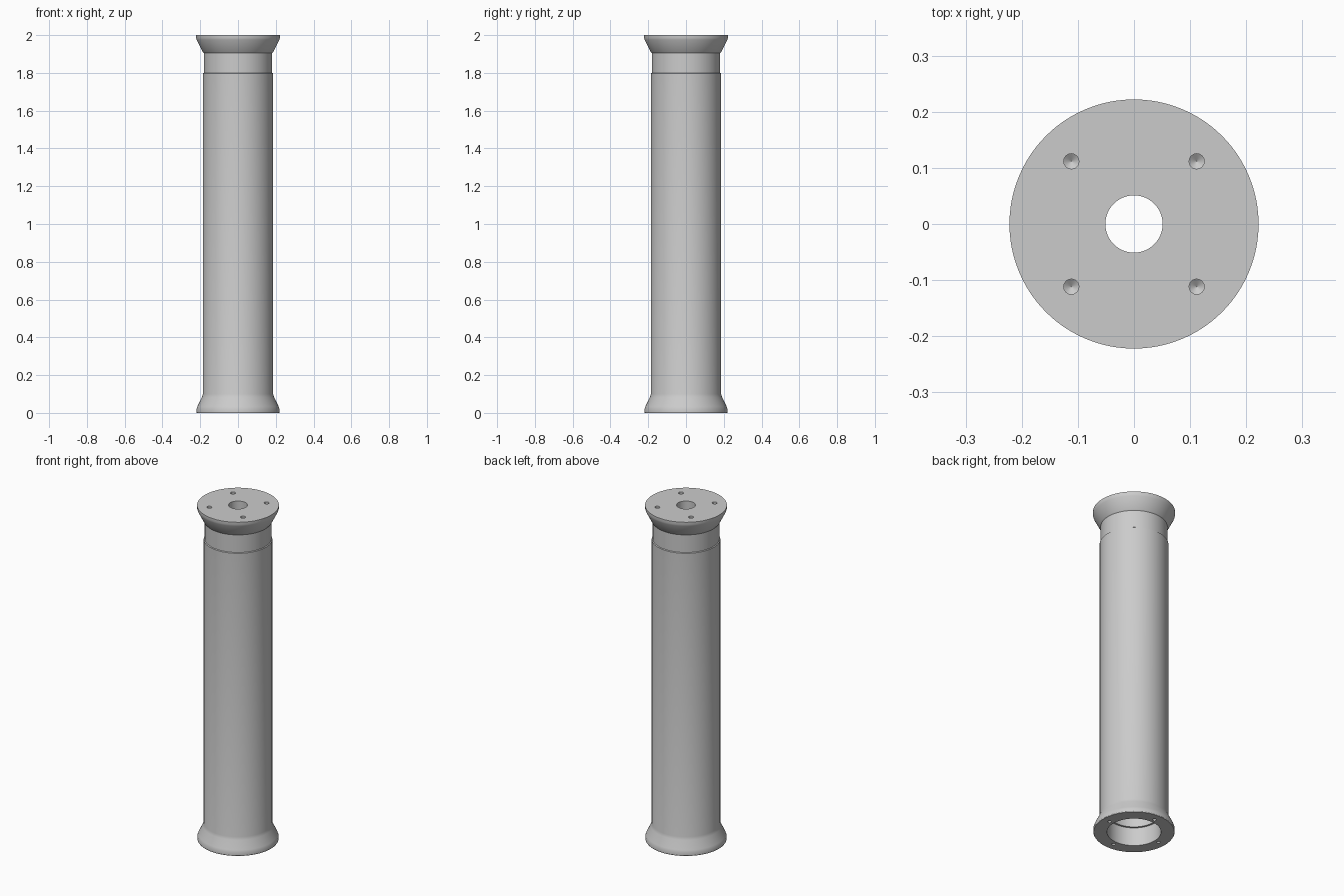
import bpy, bmesh, math
from mathutils import Matrix

if "Cube" in bpy.data.objects:
    bpy.data.objects.remove(bpy.data.objects["Cube"])

SEGMENTS = 96

metal = bpy.data.materials.new("grey metal")
metal.diffuse_color = (0.6, 0.6, 0.6, 1)
metal.use_nodes = True
metal.node_tree.nodes["Principled BSDF"].inputs["Base Color"].default_value = metal.diffuse_color


def lathe(name, profile, steps):
    """Revolve a closed (radius, height) loop about z."""
    bm = bmesh.new()
    verts = [bm.verts.new((r, 0, z)) for r, z in profile]
    edges = [bm.edges.new((verts[i], verts[(i + 1) % len(verts)]))
             for i in range(len(verts))]
    bmesh.ops.spin(bm, geom=verts + edges, cent=(0, 0, 0), axis=(0, 0, 1),
                   angle=math.tau, steps=steps)
    bmesh.ops.remove_doubles(bm, verts=bm.verts, dist=1e-5)
    bmesh.ops.recalc_face_normals(bm, faces=bm.faces)
    mesh = bpy.data.meshes.new(name)
    bm.to_mesh(mesh)
    bm.free()
    obj = bpy.data.objects.new(name, mesh)
    bpy.context.collection.objects.link(obj)
    return obj


def add_drill(bm, x, y, z, radius, depth, up):
    """Drill bit shape: straight shank with a pointed tip, entering at z."""
    for r2, start, end in ((radius, -0.02, depth), (0, depth, depth + radius * 0.7)):
        bmesh.ops.create_cone(
            bm, cap_ends=True, segments=24, radius1=radius, radius2=max(r2, 0.0004),
            depth=end - start,
            matrix=Matrix.Translation((x, y, z + up * (start + end) / 2))
            @ Matrix.Rotation(0 if up > 0 else math.pi, 4, 'X'))
    bmesh.ops.remove_doubles(bm, verts=bm.verts, dist=1e-5)
    # remove the internal disc between shank and tip
    inner = [f for f in bm.faces if len(f.verts) == 24
             and abs(f.calc_center_median().z - (z + up * depth)) < 1e-4]
    bmesh.ops.delete(bm, geom=inner, context='FACES_ONLY')


# Hollow column: flared foot, long barrel, recessed neck, flared head
column = lathe("flared_column", [
    (0.146, 0.0), (0.218, 0.0), (0.220, 0.003), (0.220, 0.02), (0.215, 0.034),
    (0.191, 0.083), (0.186, 0.1),
    (0.186, 1.797), (0.181, 1.80), (0.181, 1.905), (0.186, 1.91),
    (0.219, 1.975), (0.222, 1.985), (0.222, 2.0),
    (0.051, 2.0), (0.051, 1.9), (0.135, 1.9),
    (0.135, 0.11), (0.146, 0.11)], SEGMENTS)
column.data.materials.append(metal)

# Screw holes in the head (diagonal) and in the foot ring
bm = bmesh.new()
for k in range(4):
    a = math.pi / 4 + k * math.pi / 2
    add_drill(bm, 0.158 * math.cos(a), 0.158 * math.sin(a), 2.0, 0.0135, 0.055, -1)
    b = k * math.pi / 2
    add_drill(bm, 0.172 * math.cos(b), 0.172 * math.sin(b), 0.0, 0.01, 0.055, 1)
bmesh.ops.recalc_face_normals(bm, faces=bm.faces)
mesh = bpy.data.meshes.new("screw_hole_cutter")
bm.to_mesh(mesh)
bm.free()
mesh.materials.append(metal)
cutter = bpy.data.objects.new("screw_hole_cutter", mesh)
bpy.context.collection.objects.link(cutter)
cutter.hide_render = True

cut = column.modifiers.new("screw_holes", 'BOOLEAN')
cut.operation = 'DIFFERENCE'
cut.solver = 'EXACT'
cut.object = cutter

bpy.context.view_layer.objects.active = column
column.select_set(True)
bpy.ops.object.modifier_apply(modifier=cut.name)
bpy.data.objects.remove(cutter)
bpy.ops.object.shade_smooth_by_angle(angle=math.radians(30))
